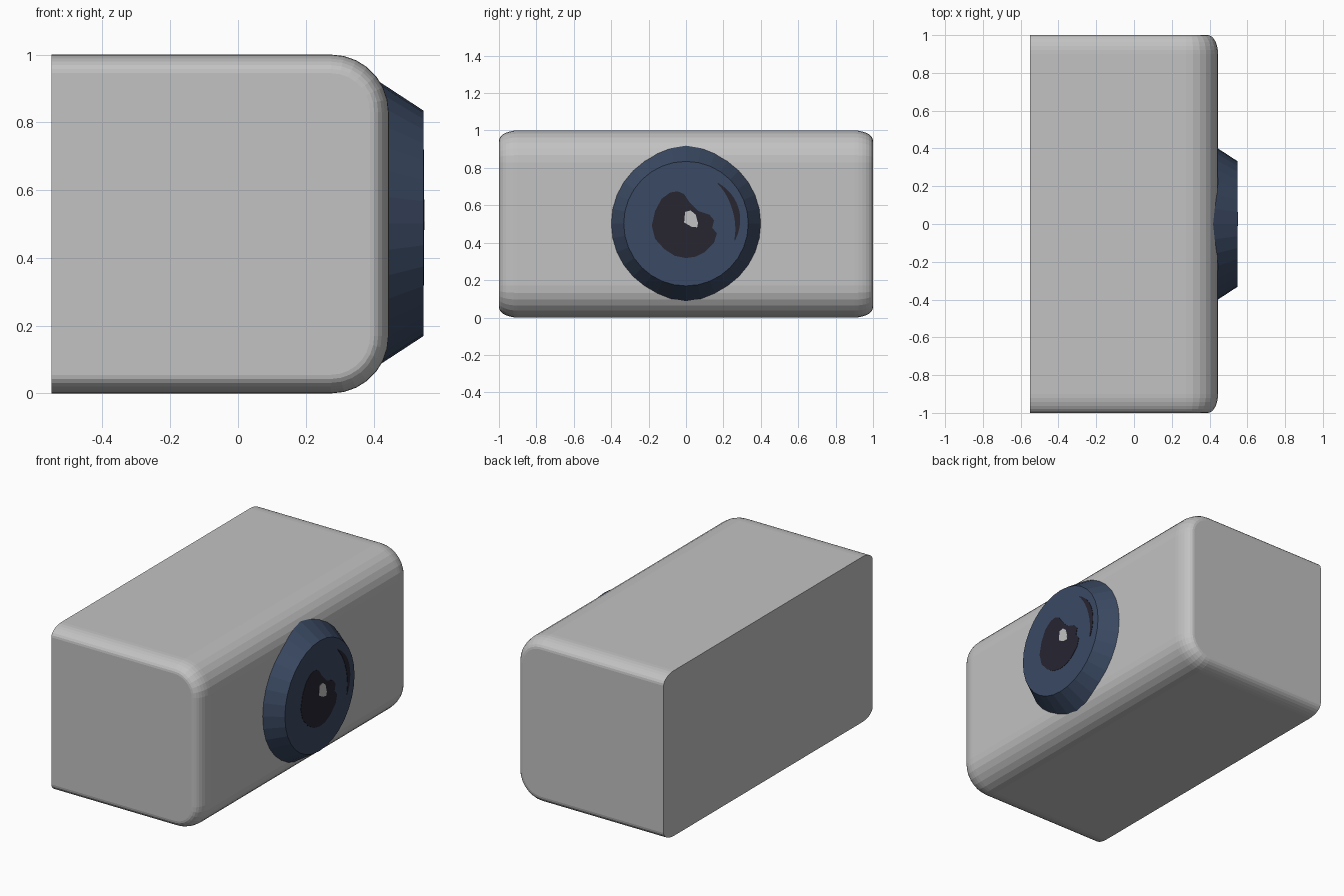
import bpy, bmesh, math
from mathutils import Matrix

if "Cube" in bpy.data.objects:
    bpy.data.objects.remove(bpy.data.objects["Cube"])


def material(name, rgb):
    m = bpy.data.materials.new(name)
    m.diffuse_color = (*rgb, 1)
    m.use_nodes = True
    m.node_tree.nodes["Principled BSDF"].inputs["Base Color"].default_value = m.diffuse_color
    return m


GREY = material("light grey", (0.54, 0.54, 0.54))
NAVY = material("navy blue", (0.043, 0.068, 0.125))
DARK = material("near black", (0.02, 0.019, 0.031))


def finish(bm, name, mat):
    bmesh.ops.recalc_face_normals(bm, faces=bm.faces)
    me = bpy.data.meshes.new(name)
    bm.to_mesh(me)
    bm.free()
    me.materials.append(mat)
    ob = bpy.data.objects.new(name, me)
    bpy.context.collection.objects.link(ob)
    return ob


# Body: side profile with two rounded front corners, lofted along y,
# shrinking with an elliptical curve near both ends; the back stays flat
SEG, END, INSET, R = 7, 0.1, 0.055, 0.17


def profile(inset):
    r = R - inset
    pts = [(-0.55, inset)]
    for cz, start in ((R, -90), (1 - R, 0)):
        for i in range(SEG + 1):
            a = math.radians(start + 90 * i / SEG)
            pts.append((0.275 + r * math.cos(a), cz + r * math.sin(a)))
    return pts + [(-0.55, 1 - inset)]


half = []
for i in range(SEG + 1):
    a = math.pi / 2 * i / SEG
    half.append((1 - END + END * math.sin(a), INSET * (1 - math.cos(a))))
levels = [(-y, d) for y, d in reversed(half)] + half

bm = bmesh.new()
rings = [[bm.verts.new((x, y, z)) for x, z in profile(d)] for y, d in levels]
for a, b in zip(rings, rings[1:]):
    n = len(a)
    for i in range(n):
        j = (i + 1) % n
        bm.faces.new((a[i], a[j], b[j], b[i]))
bm.faces.new(rings[0])
bm.faces.new(rings[-1])
finish(bm, "body", GREY)

# Lens housing: tapered disc on the front
CZ, X0, X1 = 0.502, 0.40, 0.547
bm = bmesh.new()
bmesh.ops.create_cone(bm, cap_ends=True, segments=32, radius1=0.429,
                      radius2=0.333, depth=X1 - X0)
bm.transform(Matrix.Translation(((X0 + X1) / 2, 0, CZ))
             @ Matrix.Rotation(math.pi / 2, 4, 'Y'))
finish(bm, "lens_housing", NAVY)


# Thin painted plates on the lens face, outlines as (y, z)
def plate(name, pts, mat, top):
    bm = bmesh.new()
    f = bm.faces.new([bm.verts.new((X1 - 0.001, y, z)) for y, z in pts])
    new = bmesh.ops.extrude_face_region(bm, geom=[f])["geom"]
    for v in new:
        if isinstance(v, bmesh.types.BMVert):
            v.co.x = top
    finish(bm, name, mat)


plate("pupil", [
    (-0.045, 0.675), (-0.01, 0.66), (0.02, 0.615), (0.065, 0.57),
    (0.125, 0.55), (0.15, 0.52), (0.14, 0.48), (0.165, 0.45), (0.15, 0.40),
    (0.10, 0.35), (0.05, 0.325), (0.0, 0.318), (-0.06, 0.33),
    (-0.115, 0.365), (-0.165, 0.42), (-0.183, 0.49), (-0.165, 0.57),
    (-0.13, 0.635), (-0.085, 0.668)], DARK, 0.549)

plate("pupil_spot", [
    (-0.005, 0.565), (0.025, 0.572), (0.052, 0.55), (0.064, 0.505),
    (0.06, 0.482), (0.03, 0.485), (-0.01, 0.508)], GREY, 0.55)

# Crescent mark: two arcs meeting at thin ends
outer, inner = [], []
for i in range(13):
    t = i / 12
    a = math.radians(52 - 71 * t)
    w = 0.004 + 0.03 * math.sin(math.pi * t)
    r = 0.277 + 0.016 * math.sin(math.pi * t)
    outer.append((r * math.cos(a), CZ + r * math.sin(a)))
    inner.append(((r - w) * math.cos(a), CZ + (r - w) * math.sin(a)))
plate("crescent_mark", outer + inner[::-1], DARK, 0.549)
